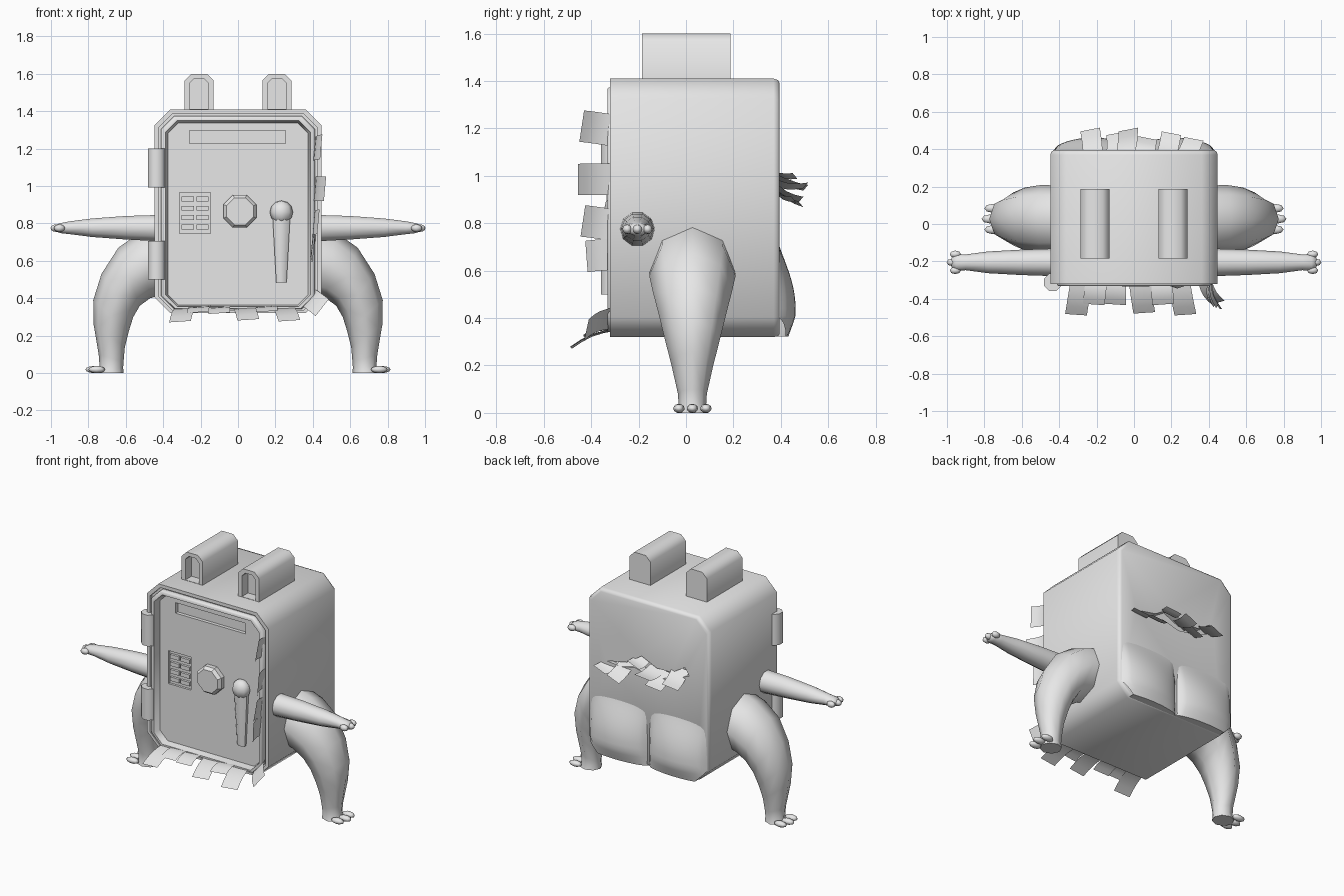
import bpy, bmesh, math
from mathutils import Vector

if "Cube" in bpy.data.objects:
    bpy.data.objects.remove(bpy.data.objects["Cube"])

grey = bpy.data.materials.new("plain grey")
grey.diffuse_color = (0.8, 0.8, 0.8, 1)
grey.use_nodes = True
grey.node_tree.nodes["Principled BSDF"].inputs["Base Color"].default_value = grey.diffuse_color


def finish(name, bm, angle=50):
    bmesh.ops.recalc_face_normals(bm, faces=bm.faces)
    me = bpy.data.meshes.new(name)
    bm.to_mesh(me)
    bm.free()
    ob = bpy.data.objects.new(name, me)
    bpy.context.collection.objects.link(ob)
    me.materials.append(grey)
    bpy.ops.object.select_all(action='DESELECT')
    ob.select_set(True)
    bpy.context.view_layer.objects.active = ob
    if angle:
        bpy.ops.object.shade_smooth_by_angle(angle=math.radians(angle))
    return ob


def loft(name, rings, angle=50):
    """Skin closed rings of points and cap both ends."""
    bm = bmesh.new()
    vs = [[bm.verts.new(p) for p in r] for r in rings]
    n = len(vs[0])
    for a, b in zip(vs, vs[1:]):
        for i in range(n):
            j = (i + 1) % n
            bm.faces.new((a[i], a[j], b[j], b[i]))
    bm.faces.new(vs[0])
    bm.faces.new(vs[-1])
    return finish(name, bm, angle)


def prism(name, outline, y0, y1, angle=50):
    return loft(name, [[(x, y, z) for x, z in outline] for y in (y0, y1)], angle)


def rect(x0, x1, z0, z1):
    return [(x0, z0), (x1, z0), (x1, z1), (x0, z1)]


def cut(ob, cutter):
    cutter.hide_render = True
    m = ob.modifiers.new("cut", 'BOOLEAN')
    m.operation, m.solver, m.object = 'DIFFERENCE', 'EXACT', cutter
    bpy.ops.object.select_all(action='DESELECT')
    ob.select_set(True)
    bpy.context.view_layer.objects.active = ob
    # keep the cut ahead of any smoothing modifier
    while ob.modifiers[0] != m:
        bpy.ops.object.modifier_move_up(modifier=m.name)
    bpy.ops.object.modifier_apply(modifier=m.name)
    bpy.data.objects.remove(cutter)


def blob(name, c, r, seg=8):
    bm = bmesh.new()
    bmesh.ops.create_uvsphere(bm, u_segments=seg, v_segments=6, radius=1)
    for v in bm.verts:
        v.co = Vector(c) + Vector([v.co[i] * r[i] for i in range(3)])
    return finish(name, bm, 80)


def strip(name, start, end, across, sag=0.015):
    """Bent paper strip from start to end; across is its half width vector."""
    bm = bmesh.new()
    a, b, w = Vector(start), Vector(end), Vector(across)
    bow = (b - a).cross(w).normalized() * sag
    rows = []
    for i in range(5):
        t = i / 4
        p = a.lerp(b, t) + bow * math.sin(math.pi * t)
        rows.append((bm.verts.new(p - w), bm.verts.new(p + w)))
    for p, q in zip(rows, rows[1:]):
        bm.faces.new((p[0], p[1], q[1], q[0]))
    return finish(name, bm, 60)


# Safe body: chamfered box with a stepped frame and recessed door
def octagon(inset, y):
    w, z0, z1, c = 0.447 - inset, 0.32 + inset * 0.6, 1.41 - inset, 0.085 - inset * 0.4
    return [(-w + c, y, z0), (w - c, y, z0), (w, y, z0 + c), (w, y, z1 - c),
            (w - c, y, z1), (-w + c, y, z1), (-w, y, z1 - c), (-w, y, z0 + c)]


steps = [(0.02, 0.395), (0.006, 0.388), (0, 0.37), (0, -0.32), (0.022, -0.32), (0.022, -0.30),
         (0.036, -0.30), (0.036, -0.325), (0.042, -0.332), (0.06, -0.332), (0.072, -0.285)]
body = loft("safe_body", [octagon(i, y) for i, y in steps])

# Slot, keypad recess and ragged tear
cut(body, prism("slot_cutter", rect(-0.26, 0.255, 1.228, 1.298), -0.4, -0.262, 0))
cut(body, prism("keypad_cutter", rect(-0.312, -0.148, 0.745, 0.965), -0.4, -0.27, 0))
tear = [(0.31, 0.94), (0.2, 0.93), (0.1, 0.95), (-0.02, 0.92), (-0.15, 0.94), (-0.3, 1.0),
        (-0.27, 1.05), (-0.17, 0.99), (-0.06, 0.99), (0.05, 1.04), (0.16, 0.97)]
cut(body, prism("tear_cutter", tear, 0.34, 0.5, 0))

# Keypad buttons
for col in range(2):
    for row in range(4):
        x, z = -0.301 + col * 0.078, 0.768 + row * 0.05
        prism("keypad_button", rect(x, x + 0.065, z, z + 0.026), -0.286, -0.265)

# Dial
circle = [(math.cos(math.tau * (i + 0.5) / 8), math.sin(math.tau * (i + 0.5) / 8)) for i in range(8)]
loft("dial", [[(0.01 + r * c, y, 0.865 + r * s) for c, s in circle]
              for r, y in ((0.095, -0.28), (0.095, -0.315), (0.078, -0.335))], 30)

# Lever handle
blob("handle_knob", (0.232, -0.295, 0.86), (0.062, 0.05, 0.062))
loft("handle_lever", [[(0.232 + r * c, -0.29 + 0.8 * r * s, z) for c, s in circle]
                      for r, z in ((0.049, 0.83), (0.049, 0.805), (0.03, 0.485))])

# Hinges
for z in (0.5, 0.993):
    loft("hinge", [[(-0.435 + 0.05 * c, -0.312 + 0.05 * s, h) for c, s in circle]
                   for h in (z, z + 0.207)])

# Top lugs with a hollow front
for x in (-0.208, 0.208):
    def arch(w, top, c, low):
        return [(x - w, low), (x + w, low), (x + w, top - c), (x + w - c, top),
                (x - w + c, top), (x - w, top - c)]
    lug = prism("top_lug", arch(0.077, 1.6, 0.035, 1.39), -0.185, 0.187)
    cut(lug, prism("lug_cutter", arch(0.05, 1.575, 0.025, 1.412), -0.3, -0.12, 0))

# Rounded rear bulges, a height field closed towards the body
bm = bmesh.new()
NX, NZ = 32, 14
grid, base = [], []
for j in range(NZ + 1):
    z = 0.322 + 0.41 * j / NZ
    half = 0.436 - max(0, 0.40 - z)
    up = (z - 0.322) / 0.41
    lift = (0.6 + 0.4 * min(1, up / 0.2)) * math.cos(math.pi / 2 * max(0, (up - 0.3) / 0.7)) ** 1.2
    row, back = [], []
    for i in range(NX + 1):
        x = half * (2 * i / NX - 1)
        lobe = max(0, math.sin(math.pi * min(1, abs(x) / 0.436))) ** 0.5
        row.append(bm.verts.new((x, 0.386 + 0.076 * lobe * lift, z)))
        back.append(bm.verts.new((x, 0.33, z)))
    grid.append(row)
    base.append(back)
for j in range(NZ):
    for i in range(NX):
        bm.faces.new((grid[j][i], grid[j][i + 1], grid[j + 1][i + 1], grid[j + 1][i]))
for i in range(NX):
    bm.faces.new((base[0][i], base[0][i + 1], grid[0][i + 1], grid[0][i]))
finish("rear_bulges", bm, 50)

# Limbs
ring10 = [(math.cos(math.tau * i / 10), math.sin(math.tau * i / 10)) for i in range(10)]
ring8 = [(math.cos(math.tau * i / 8), math.sin(math.tau * i / 8)) for i in range(8)]
# outer x, outer z, inner x, inner z, half depth
leg = [(0.40, 0.80, 0.40, 0.42, 0.178), (0.52, 0.755, 0.47, 0.40, 0.182),
       (0.64, 0.67, 0.525, 0.36, 0.168), (0.73, 0.53, 0.56, 0.30, 0.142),
       (0.774, 0.39, 0.585, 0.22, 0.115), (0.772, 0.26, 0.605, 0.14, 0.088),
       (0.745, 0.10, 0.612, 0.06, 0.061), (0.74, 0.035, 0.614, 0.03, 0.058),
       (0.75, 0.0, 0.612, 0.0, 0.065)]
# x, centre z, half depth, half height
arm = [(0.42, 0.775, 0.074, 0.074), (0.6, 0.777, 0.068, 0.066), (0.78, 0.777, 0.058, 0.052),
       (0.9, 0.777, 0.042, 0.036), (0.95, 0.775, 0.045, 0.028), (0.975, 0.775, 0.025, 0.018)]
for s in (-1, 1):
    loft("leg", [[(s * ((ox + ix) / 2 + c * (ox - ix) / 2), 0.027 + d * n,
                   (oz + iz) / 2 + c * (oz - iz) / 2) for c, n in ring8]
                 for ox, oz, ix, iz, d in leg], 70)
    for y, reach in ((-0.03, 0.755), (0.027, 0.77), (0.084, 0.755)):
        blob("toe", (s * reach, y, 0.019), (0.045, 0.024, 0.019))
    loft("arm", [[(s * x, -0.205 + d * c, z + h * n) for c, n in ring10]
                 for x, z, d, h in arm], 70)
    for y, x in ((-0.162, 0.955), (-0.205, 0.972), (-0.248, 0.955)):
        blob("finger", (s * x, y, 0.775), (0.03, 0.02, 0.02))

# Paper strips below the door: start x, end x, end y, end z
for x0, x1, y, z in ((-0.28, -0.31, -0.485, 0.275), (-0.2, -0.215, -0.43, 0.325),
                     (-0.1, -0.1, -0.43, 0.32), (0.03, 0.055, -0.475, 0.285),
                     (0.15, 0.155, -0.43, 0.33), (0.24, 0.275, -0.485, 0.28)):
    strip("bottom_paper", (x0, -0.3, 0.35), (x1, y, z), (0.058, 0.008 * (x0 > 0) - 0.004, 0.004))
strip("corner_paper", (0.38, -0.31, 0.40), (0.45, -0.42, 0.35), (0.035, 0.01, 0.045))

# Paper strips along the opening edge: start z, end z, end x, end y
for z0, z1, x, y in ((1.19, 1.21, 0.445, -0.44), (0.985, 0.985, 0.465, -0.455),
                     (0.79, 0.81, 0.43, -0.435), (0.67, 0.66, 0.405, -0.42)):
    strip("side_paper", (0.41, -0.30, z0), (x, y, z1), (0.006, (z1 - z0) * 0.5, 0.066))

# Paper strips out of the rear tear: start x, start z, end x, end y, end z
for x0, z0, x1, y, z in ((-0.22, 1.02, -0.235, 0.505, 0.95), (-0.1, 0.97, -0.095, 0.485, 0.90),
                         (-0.05, 0.98, -0.03, 0.505, 0.96), (0.17, 0.97, 0.2, 0.485, 0.88),
                         (0.27, 0.95, 0.32, 0.455, 0.90), (0.05, 1.03, 0.07, 0.46, 1.0)):
    strip("rear_paper", (x0, 0.36, z0), (x1, y, z), (0.052, 0.01 if x0 < 0 else -0.01, 0.012))
